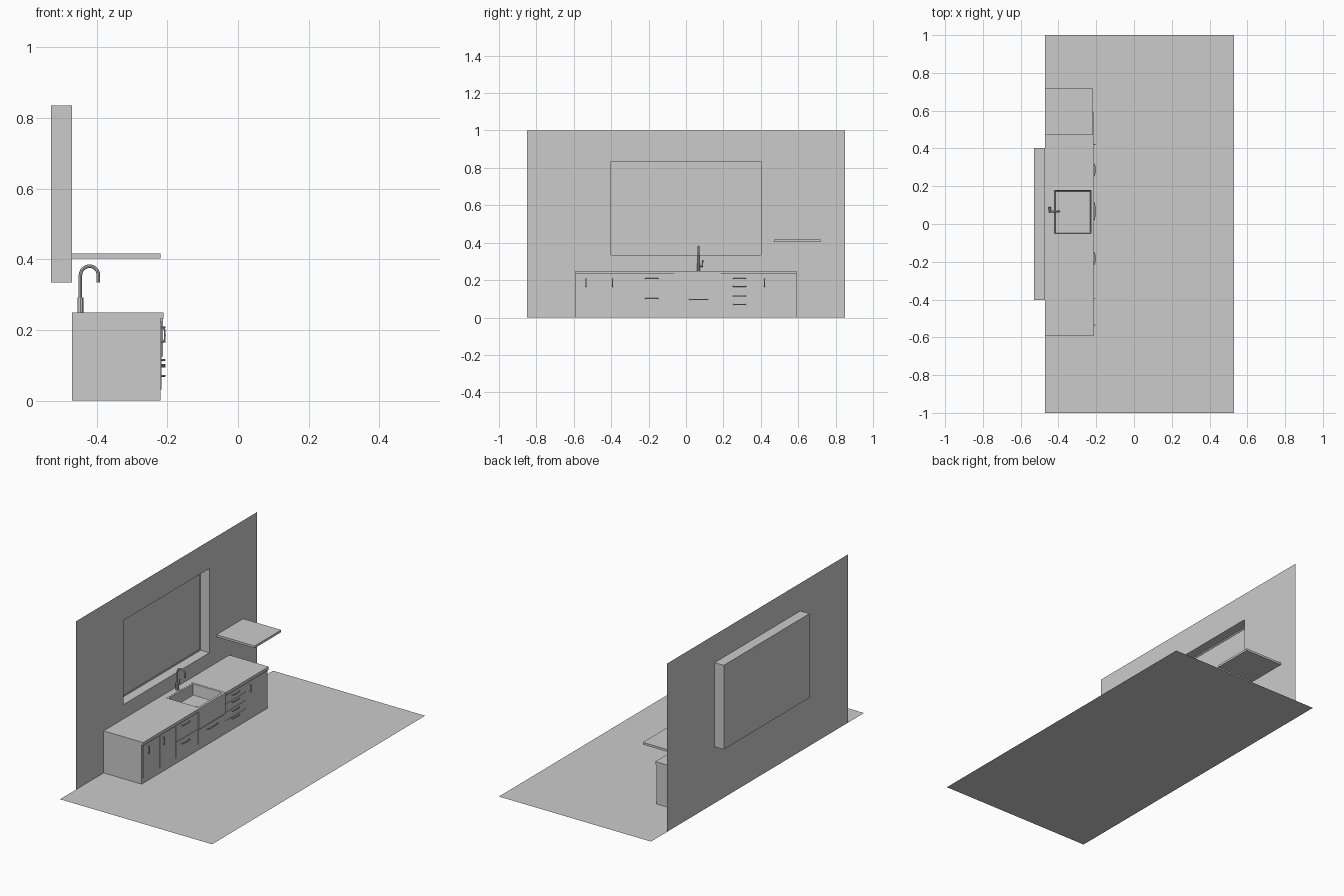
import bpy, bmesh, math
from mathutils import Vector

if "Cube" in bpy.data.objects:
    bpy.data.objects.remove(bpy.data.objects["Cube"])

WALL_X, FRONT_X = -0.47, -0.22


def finish(name, bm, bevel=0.0):
    bmesh.ops.remove_doubles(bm, verts=bm.verts, dist=1e-6)
    bmesh.ops.recalc_face_normals(bm, faces=bm.faces)
    me = bpy.data.meshes.new(name)
    bm.to_mesh(me)
    bm.free()
    ob = bpy.data.objects.new(name, me)
    bpy.context.collection.objects.link(ob)
    if bevel:
        m = ob.modifiers.new("bevel", "BEVEL")
        m.width, m.segments = bevel, 2
    return ob


def box(name, x, y, z, bevel=0.0):
    bm = bmesh.new()
    bmesh.ops.create_cube(bm, size=1)
    for v in bm.verts:
        v.co = [a + (c + .5) * (b - a) for c, (a, b) in zip(v.co, (x, y, z))]
    return finish(name, bm, bevel)


def prism(name, pts, offset):
    """Extrude a flat profile along a vector."""
    bm = bmesh.new()
    face = bm.faces.new([bm.verts.new(p) for p in pts])
    new = bmesh.ops.extrude_face_region(bm, geom=[face], use_keep_orig=True)["geom"]
    bmesh.ops.translate(bm, vec=offset, verts=[g for g in new if isinstance(g, bmesh.types.BMVert)])
    return finish(name, bm)


def loft(name, rings, cap_start=True, cap_end=True, bevel=0.0):
    """Skin a chain of closed rings."""
    bm = bmesh.new()
    loops = [[bm.verts.new(p) for p in r] for r in rings]
    for a, b in zip(loops, loops[1:]):
        for i in range(len(a)):
            j = (i + 1) % len(a)
            bm.faces.new((a[i], a[j], b[j], b[i]))
    if cap_start:
        bm.faces.new(loops[0])
    if cap_end:
        bm.faces.new(loops[-1])
    return finish(name, bm, bevel)


def rect_yz(x, y0, y1, z0, z1):
    return [(x, y0, z0), (x, y1, z0), (x, y1, z1), (x, y0, z1)]


def rect_xy(z, x0, x1, y0, y1):
    return [(x0, y0, z), (x1, y0, z), (x1, y1, z), (x0, y1, z)]


def tube(name, pts, radius):
    cu = bpy.data.curves.new(name, "CURVE")
    cu.dimensions = "3D"
    cu.bevel_depth, cu.bevel_resolution, cu.use_fill_caps = radius, 2, True
    sp = cu.splines.new("POLY")
    sp.points.add(len(pts) - 1)
    for p, co in zip(sp.points, pts):
        p.co = (*co, 1)
    tmp = bpy.data.objects.new(name, cu)
    bpy.context.collection.objects.link(tmp)
    me = bpy.data.meshes.new_from_object(tmp.evaluated_get(bpy.context.evaluated_depsgraph_get()))
    bpy.data.objects.remove(tmp)
    bpy.data.curves.remove(cu)
    me.name = name
    ob = bpy.data.objects.new(name, me)
    bpy.context.collection.objects.link(ob)
    bpy.context.view_layer.objects.active = ob
    ob.select_set(True)
    bpy.ops.object.shade_smooth_by_angle(angle=math.radians(40))
    ob.select_set(False)
    return ob


def handle(name, y, z, length, vertical=False):
    """Bowed pull standing off the cabinet front."""
    pts = []
    for i in range(13):
        t = math.pi * i / 12
        s = -math.copysign(abs(math.cos(t)) ** .6, math.cos(t)) * length / 2
        x = FRONT_X + 0.001 + 0.012 * max(math.sin(t), 0) ** .5
        pts.append((x, y, z + s) if vertical else (x, y + s, z))
    tube(name, pts, 0.0025)


# Floor, and wall with its recessed window niche
bm = bmesh.new()
bm.faces.new([bm.verts.new(p) for p in rect_xy(0, WALL_X, 0.53, -1, 1)])
finish("floor", bm)
loft("wall_with_niche", [
    rect_yz(WALL_X, -0.85, 0.85, 0, 1),
    rect_yz(WALL_X, -0.402, 0.402, 0.335, 0.835),
    rect_yz(-0.53, -0.402, 0.402, 0.335, 0.835)], cap_start=False)

# Thin frame at the back of the niche
loft("window_frame", [
    rect_yz(-0.53, -0.402, 0.402, 0.335, 0.835),
    rect_yz(-0.527, -0.402, 0.402, 0.335, 0.835),
    rect_yz(-0.527, -0.395, 0.395, 0.343, 0.827),
    rect_yz(-0.53, -0.395, 0.395, 0.343, 0.827)], False, False)

# Wall shelf
box("wall_shelf", (WALL_X, FRONT_X), (0.47, 0.72), (0.403, 0.416))

# Cabinet body notched for the sink, and U-shaped countertop
S0, S1, E = -0.062, 0.188, 0.59
prism("cabinet_body", [(WALL_X, y, z) for y, z in (
    (-E, 0), (E, 0), (E, 0.232), (S1, 0.232), (S1, 0.125),
    (S0, 0.125), (S0, 0.232), (-E, 0.232))], Vector((FRONT_X - WALL_X, 0, 0)))
prism("countertop", [(x, y, 0.232) for x, y in (
    (WALL_X, -E), (-0.211, -E), (-0.211, S0), (-0.43, S0),
    (-0.43, S1), (-0.211, S1), (-0.211, E), (WALL_X, E))], Vector((0, 0, 0.018)))

# Apron-front sink and drain
loft("sink", [
    rect_xy(0.125, -0.43, -0.212, S0, S1),
    rect_xy(0.25, -0.43, -0.212, S0, S1),
    rect_xy(0.25, -0.42, -0.228, S0 + 0.011, S1 - 0.011),
    rect_xy(0.185, -0.416, -0.232, S0 + 0.015, S1 - 0.015)], bevel=0.002)
tube("drain", [(-0.324, 0.063, 0.183), (-0.324, 0.063, 0.187)], 0.012)

# Doors and drawers: (y start, y end, rows, top z)
G = 0.002
bays = [(-0.58, -0.425, 1, 0.228), (-0.425, -0.275, 1, 0.228), (-0.275, S0, 2, 0.228),
        (S0, S1, 1, 0.122), (S1, 0.38, 4, 0.228), (0.38, 0.58, 1, 0.228)]
for n, (y0, y1, rows, top) in enumerate(bays):
    h = (top - 0.03) / rows
    for r in range(rows):
        box(f"front_panel_{n}_{r}", (FRONT_X, FRONT_X + 0.003), (y0 + G, y1 - G),
            (top - (r + 1) * h + G, top - r * h - G))

# Pulls
for i, y in enumerate((-0.535, -0.393, 0.42)):
    handle(f"door_handle_{i}", y, 0.186, 0.042, True)
for i, z in enumerate((0.208, 0.101)):
    handle(f"wide_drawer_handle_{i}", -0.183, z, 0.07)
for i, z in enumerate((0.208, 0.167, 0.115, 0.07)):
    handle(f"small_drawer_handle_{i}", 0.286, z, 0.068)
handle("sink_drawer_handle", 0.067, 0.096, 0.1)

# Faucet: base, gooseneck spout, side lever
FX, FY, R = -0.446, 0.067, 0.0255
tube("faucet_base", [(FX, FY, 0.25), (FX, FY, 0.292)], 0.009)
arc = [(FX + R - R * math.cos(math.pi * i / 12), FY, 0.355 + R * math.sin(math.pi * i / 12)) for i in range(13)]
tube("faucet_spout", [(FX, FY, 0.285)] + arc + [(FX + 2 * R, FY, 0.335)], 0.005)
tube("faucet_lever_hub", [(FX, FY, 0.276), (FX, FY + 0.023, 0.276)], 0.006)
tube("faucet_lever", [(FX, FY + 0.02, 0.276), (FX, FY + 0.023, 0.305)], 0.003)
